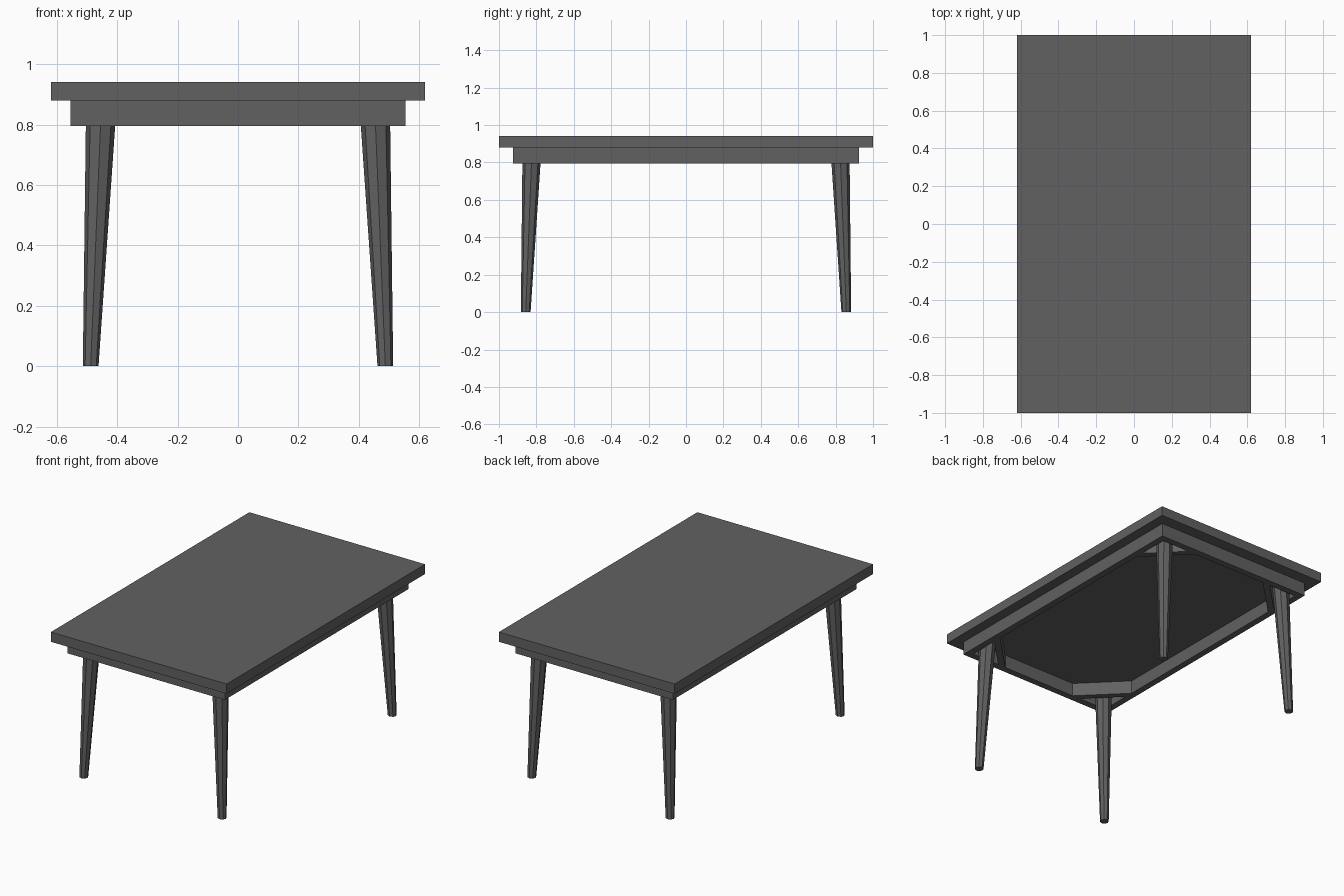
import bpy, bmesh, math
from mathutils import Vector, Matrix

cube = bpy.data.objects.get("Cube")
if cube:
    bpy.data.objects.remove(cube, do_unlink=True)

# Single dark grey finish
grey = bpy.data.materials.new("dark_grey")
grey.use_nodes = True
COLOUR = (0.12, 0.12, 0.12, 1)
grey.diffuse_color = COLOUR
grey.node_tree.nodes["Principled BSDF"].inputs["Base Color"].default_value = COLOUR


def make_object(name, bm):
    bmesh.ops.recalc_face_normals(bm, faces=bm.faces)
    mesh = bpy.data.meshes.new(name)
    bm.to_mesh(mesh)
    bm.free()
    mesh.materials.append(grey)
    obj = bpy.data.objects.new(name, mesh)
    bpy.context.collection.objects.link(obj)
    return obj


def box(name, x, y, z):
    """Box from (min, max) pairs."""
    bm = bmesh.new()
    size = [b - a for a, b in (x, y, z)]
    centre = [(a + b) / 2 for a, b in (x, y, z)]
    bmesh.ops.create_cube(bm, size=1, matrix=Matrix.Translation(centre) @ Matrix.Diagonal((*size, 1)))
    return make_object(name, bm)


def prism(name, outline, z0, z1):
    """Vertical extrusion of a flat outline."""
    bm = bmesh.new()
    face = bm.faces.new([bm.verts.new((x, y, z0)) for x, y in outline])
    new = bmesh.ops.extrude_face_region(bm, geom=[face])["geom"]
    bmesh.ops.translate(bm, vec=(0, 0, z1 - z0), verts=[v for v in new if isinstance(v, bmesh.types.BMVert)])
    return make_object(name, bm)


def tapered_leg(name, foot, foot_r, head, head_r, sides=8):
    """Leaning tapered leg with level ends."""
    bm = bmesh.new()
    rings = []
    for centre, r in ((foot, foot_r), (head, head_r)):
        rings.append([bm.verts.new(Vector(centre) + r * Vector((math.cos(a), math.sin(a), 0)))
                      for a in (2 * math.pi * i / sides for i in range(sides))])
    bm.faces.new(rings[0])
    bm.faces.new(rings[1])
    for i in range(sides):
        j = (i + 1) % sides
        bm.faces.new((rings[0][i], rings[0][j], rings[1][j], rings[1][i]))
    return make_object(name, bm)


TOP_X, TOP_Y, TOP_Z = 0.62, 1.0, 0.942     # tabletop half sizes and height
AP_X, AP_Y, AP_T = 0.555, 0.925, 0.042     # apron half sizes and thickness
Z0, Z1 = 0.795, 0.88                       # apron bottom and top
IN_X, IN_Y = AP_X - AP_T, AP_Y - AP_T      # inner faces of the apron

box("tabletop", (-TOP_X, TOP_X), (-TOP_Y, TOP_Y), (Z1, TOP_Z))

# Apron rails, mitred at the corners
for s, end, side in ((-1, "front", "right"), (1, "back", "left")):
    prism(end + "_apron", [(-AP_X, s * AP_Y), (AP_X, s * AP_Y), (IN_X, s * IN_Y), (-IN_X, s * IN_Y)], Z0, Z1)
    prism(side + "_apron", [(s * AP_X, -AP_Y), (s * AP_X, AP_Y), (s * IN_X, IN_Y), (s * IN_X, -IN_Y)], Z0, Z1)

# Legs and diagonal corner braces
REACH, INNER = 0.25, 0.195                 # brace faces, measured along the apron
for sy, end in ((-1, "front"), (1, "back")):
    for sx, side in ((-1, "right"), (1, "left")):
        label = f"{end}_{side}"
        tapered_leg(label + "_leg", (sx * 0.488, sy * 0.857, 0), 0.026,
                    (sx * 0.452, sy * 0.823, Z1), 0.051)
        prism(label + "_brace",
              [(sx * IN_X, sy * (IN_Y - REACH)), (sx * (IN_X - REACH), sy * IN_Y),
               (sx * (IN_X - INNER), sy * IN_Y), (sx * IN_X, sy * (IN_Y - INNER))], Z0, Z1)
